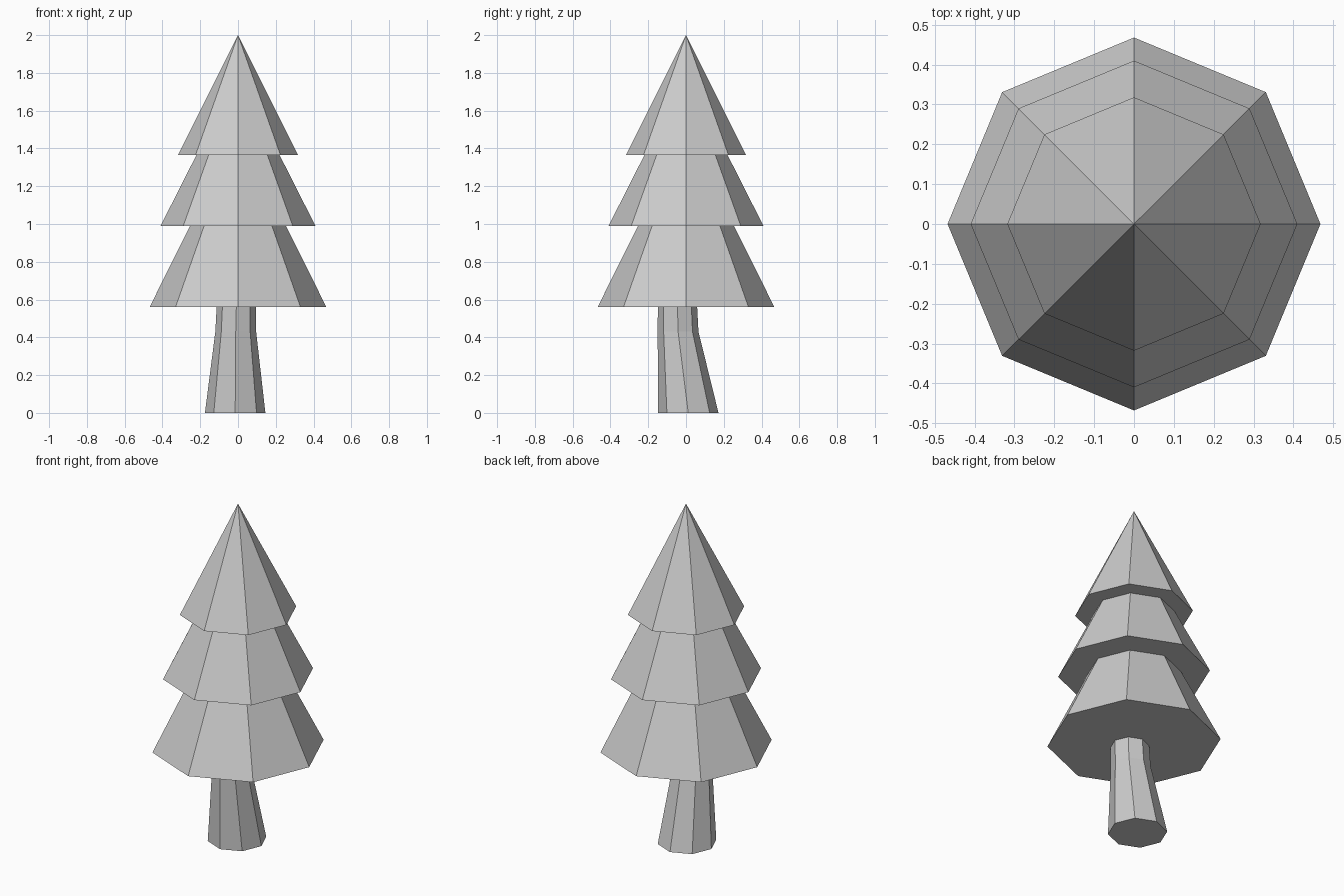
import bpy, bmesh
from math import cos, sin, pi

if "Cube" in bpy.data.objects:
    bpy.data.objects.remove(bpy.data.objects["Cube"])

SIDES = 8


def loft(name, rings, tip=None):
    """Skin a stack of octagonal rings (x, y, z, radius), capped or ending in a tip."""
    bm = bmesh.new()
    loops = [[bm.verts.new((x + r * cos(2 * pi * i / SIDES),
                            y + r * sin(2 * pi * i / SIDES), z))
              for i in range(SIDES)] for x, y, z, r in rings]
    bm.faces.new(loops[0][::-1])
    for a, b in zip(loops, loops[1:]):
        for i in range(SIDES):
            j = (i + 1) % SIDES
            bm.faces.new((a[i], a[j], b[j], b[i]))
    if tip is None:
        bm.faces.new(loops[-1])
    else:
        t = bm.verts.new((0, 0, tip))
        for i in range(SIDES):
            bm.faces.new((loops[-1][i], loops[-1][(i + 1) % SIDES], t))
    mesh = bpy.data.meshes.new(name)
    bm.to_mesh(mesh)
    bm.free()
    ob = bpy.data.objects.new(name, mesh)
    bpy.context.collection.objects.link(ob)
    return ob


# Trunk: slightly bent, tapering up into the foliage
loft("trunk", [(-0.015, 0.012, 0.0, 0.16),
               (-0.012, -0.042, 0.43, 0.108),
               (-0.008, -0.046, 0.60, 0.103)])

# Foliage: three overlapping cones
for name, z, radius, tip in (("lower_foliage", 0.56, 0.468, 1.50),
                             ("middle_foliage", 0.99, 0.41, 1.80),
                             ("top_foliage", 1.365, 0.318, 2.0)):
    loft(name, [(0, 0, z, radius)], tip)
